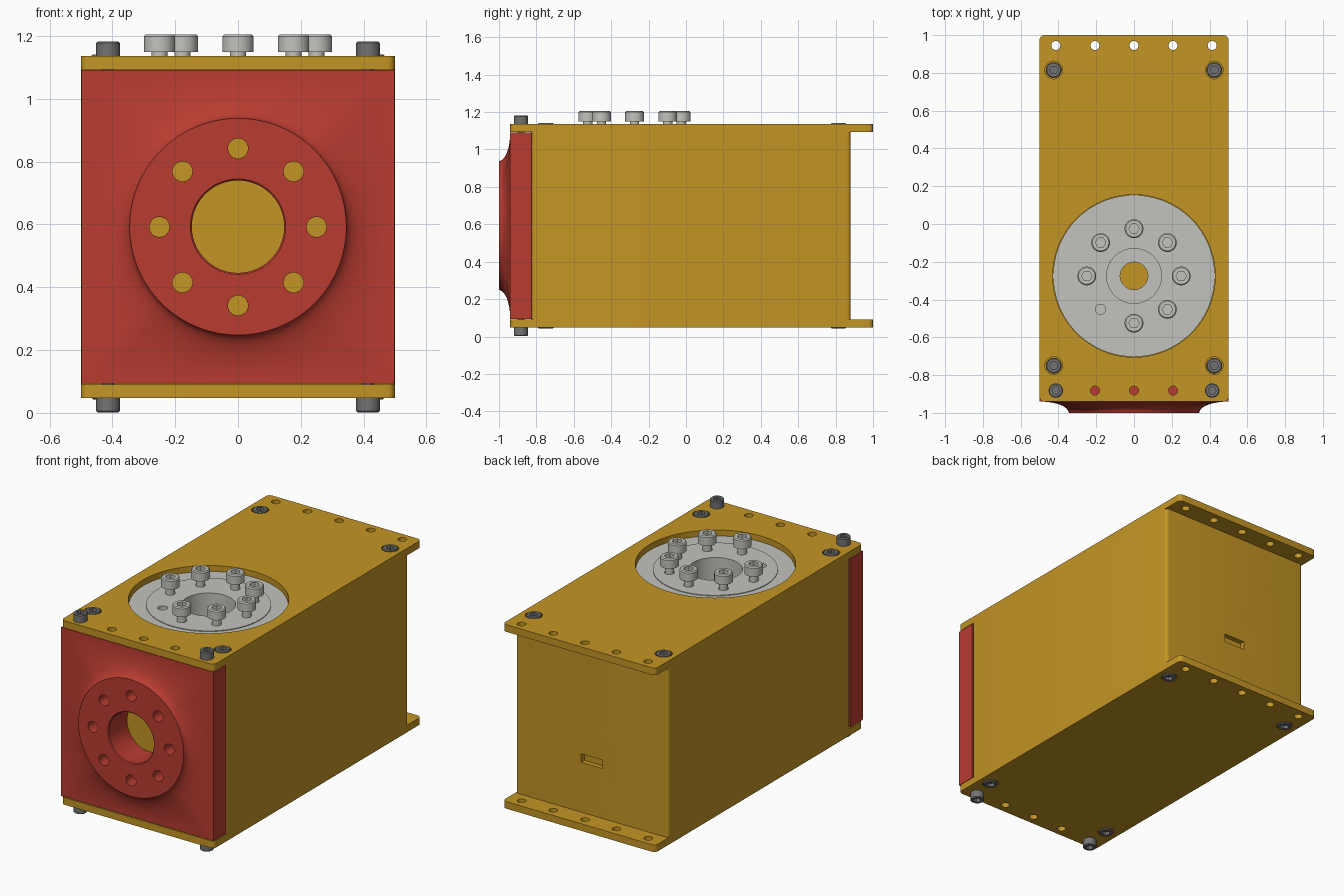
import bpy, bmesh
from math import pi, cos, sin, radians
from mathutils import Matrix, Vector

if "Cube" in bpy.data.objects:
    bpy.data.objects.remove(bpy.data.objects["Cube"])

MID = 0.592              # height of the plane the casing mirrors about
TOP = 1.136              # upper surface of the top plate
PLATE = 0.042            # plate thickness
DISC_Y = -0.275          # centre of the rotary disc


def material(name, colour):
    m = bpy.data.materials.new(name)
    m.use_nodes = True
    m.diffuse_color = (*colour, 1)
    m.node_tree.nodes["Principled BSDF"].inputs["Base Color"].default_value = (*colour, 1)
    return m


GOLD = material("gold_paint", (0.55, 0.30, 0.018))
RED = material("red_paint", (0.48, 0.045, 0.03))
LIGHT = material("light_metal", (0.54, 0.54, 0.51))
DARK = material("dark_steel", (0.17, 0.17, 0.17))


def finish(bm, name, mat):
    bmesh.ops.recalc_face_normals(bm, faces=bm.faces)
    mesh = bpy.data.meshes.new(name)
    bm.to_mesh(mesh)
    bm.free()
    ob = bpy.data.objects.new(name, mesh)
    bpy.context.collection.objects.link(ob)
    if mat:
        mesh.materials.append(mat)
    return ob


def activate(ob):
    bpy.ops.object.select_all(action='DESELECT')
    ob.select_set(True)
    bpy.context.view_layer.objects.active = ob


def smooth(ob):
    activate(ob)
    bpy.ops.object.shade_smooth_by_angle(angle=radians(30))


# Section outlines: distance from the axis at angle a
def circle(a):
    return 1


def square(a):
    return 1 / max(abs(cos(a)), abs(sin(a)))


def hexagon(a):
    return cos(pi / 6) / cos(a % (pi / 3) - pi / 6)


def loft(name, sections, mat, n=24, closed=False, along_y=False):
    """Skin a stack of (distance function, height) sections."""
    bm = bmesh.new()
    rings = []
    for dist, h in sections:
        ring = []
        for i in range(n):
            a = 2 * pi * i / n
            u, v = dist(a) * cos(a), dist(a) * sin(a)
            ring.append(bm.verts.new((u, h, v) if along_y else (u, v, h)))
        rings.append(ring)
    pairs = list(zip(rings, rings[1:]))
    if closed:
        pairs.append((rings[-1], rings[0]))
    else:
        bm.faces.new(rings[0])
        bm.faces.new(rings[-1])
    for p, q in pairs:
        for i in range(n):
            j = (i + 1) % n
            bm.faces.new((p[i], p[j], q[j], q[i]))
    return finish(bm, name, mat)


def sec(r, h, shape=circle):
    return (lambda a: r * shape(a)), h


def box(name, lo, hi, mat, radius=0):
    """Box between two corners with rounded upright edges."""
    bm = bmesh.new()
    lo, hi = Vector(lo), Vector(hi)
    bmesh.ops.create_cube(bm, size=1)
    for v in bm.verts:
        v.co = (lo + hi) / 2 + v.co * (hi - lo)
    if radius:
        upright = [e for e in bm.edges if abs(e.verts[0].co.z - e.verts[1].co.z) > 1e-4]
        bmesh.ops.bevel(bm, geom=upright, offset=radius, segments=5, profile=0.5, affect='EDGES')
    return finish(bm, name, mat)


def drill(ob, holes, along_y=False):
    """Cut round holes (x, across, start, end, radius) out of an object."""
    bm = bmesh.new()
    for x, w, a, b, r in holes:
        mid = (a + b) / 2
        m = Matrix.Translation((x, mid, w) if along_y else (x, w, mid))
        if along_y:
            m = m @ Matrix.Rotation(pi / 2, 4, 'X')
        bmesh.ops.create_cone(bm, cap_ends=True, segments=96 if r > 0.2 else 24,
                              radius1=r, radius2=r, depth=b - a, matrix=m)
    subtract(ob, finish(bm, "cutter", None))


def subtract(ob, cutter):
    cutter.hide_render = True
    mod = ob.modifiers.new("cut", 'BOOLEAN')
    mod.operation, mod.solver, mod.object = 'DIFFERENCE', 'EXACT', cutter
    activate(ob)
    bpy.ops.object.modifier_apply(modifier=mod.name)
    bpy.data.objects.remove(cutter)


def screw(name, x, y, base, r, head, shank, mat, up=1):
    """Cap screw with a hexagon socket, its head resting on base."""
    ch = r * 0.12
    sections = [sec(r * 0.5, -shank), sec(r * 0.5, 0), sec(r, 0), sec(r, head - ch),
                sec(r - ch, head), sec(r * 0.55, head, hexagon),
                sec(r * 0.55, head * 0.45, hexagon)]
    ob = loft(name, sections, mat)
    ob.location = (x, y, base)
    if up < 0:
        ob.rotation_euler.x = pi
    smooth(ob)


# Hole positions shared by both plates
rail = [x * 0.207 for x in range(-2, 3)]
corners = [(sx * 0.425, y) for sx in (-1, 1) for y in (0.815, -0.75)]
bolt_ring = [(0.25 * cos(k * pi / 4), 0.25 * sin(k * pi / 4)) for k in range(8)]

# Casing with a round pocket for the disc and a small slot in the back
inner_top, inner_low = TOP - PLATE, 2 * MID - TOP + PLATE
body = box("body", (-0.5, -0.825, inner_low), (0.5, 0.88, inner_top), GOLD, 0.02)
drill(body, [(0, DISC_Y, 0.75, 1.3, 0.43)])
subtract(body, box("slot_cutter", (-0.07, 0.85, 0.385), (0.07, 0.95, 0.435), GOLD))
smooth(body)

# Top and bottom plates with rail holes, counterbores and corner screws
for up, side in ((1, "top"), (-1, "bottom")):
    face = MID + up * (TOP - MID)
    inner = face - up * PLATE
    plate = box(side + "_plate", (-0.5, -0.94, min(face, inner)), (0.5, 1, max(face, inner)), GOLD, 0.025)
    holes = [(x, y, face - 0.1, face + 0.1, 0.024) for x in rail for y in (0.945, -0.882)]
    holes += [(x, y, face - 0.03, face + 0.03, 0.047) for x, y in corners]
    if up > 0:
        holes.append((0, DISC_Y, face - 0.2, face + 0.2, 0.43))
    drill(plate, holes)
    smooth(plate)
    for x, y in corners:
        screw(side + "_corner_screw", x, y, face - up * 0.03, 0.041, 0.036, 0.005, DARK, up)
    for x in (rail[0], rail[-1]):
        screw(side + "_front_screw", x, -0.882, face, 0.038, 0.046, 0.07, DARK, up)

# Rotary disc with a stepped centre hole
profile = [(0.073, 0.85), (0.428, 0.85), (0.428, 1.102), (0.335, 1.102),
           (0.335, 1.106), (0.145, 1.106), (0.145, 0.92), (0.073, 0.92)]
disc = loft("rotary_disc", [sec(r, h) for r, h in profile], LIGHT, 96, closed=True)
disc.location.y = DISC_Y
activate(disc)
bpy.ops.object.transform_apply(location=True)
drill(disc, [(x, y + DISC_Y, 1.0, 1.2, 0.027) for x, y in bolt_ring])
smooth(disc)

# Disc bolts, with one position left open
for x, y in bolt_ring:
    if not (x < -0.1 and y < -0.1):
        screw("disc_bolt", x, y + DISC_Y, 1.15, 0.05, 0.055, 0.1, LIGHT)

# Front flange: square block sweeping in a hollow curve to a round face
HALF, FACE_R, BORE = 0.499, 0.345, 0.147


def blend(t):
    k = 1 - cos(t)
    return lambda a: FACE_R + (HALF * square(a) - FACE_R) * k


steps = 12
sections = [sec(BORE, -0.827), sec(HALF, -0.827, square)]
sections += [(blend(pi / 2 * i / steps), -1 + 0.06 * sin(pi / 2 * i / steps))
             for i in range(steps, -1, -1)]
sections += [sec(BORE + 0.005, -1), sec(BORE, -0.995)]
flange = loft("front_flange", sections, RED, 96, closed=True, along_y=True)
flange.location.z = MID + 0.001
activate(flange)
bpy.ops.object.transform_apply(location=True)
drill(flange, [(x, z + MID, -1.1, -0.7, 0.032) for x, z in bolt_ring], along_y=True)
smooth(flange)
